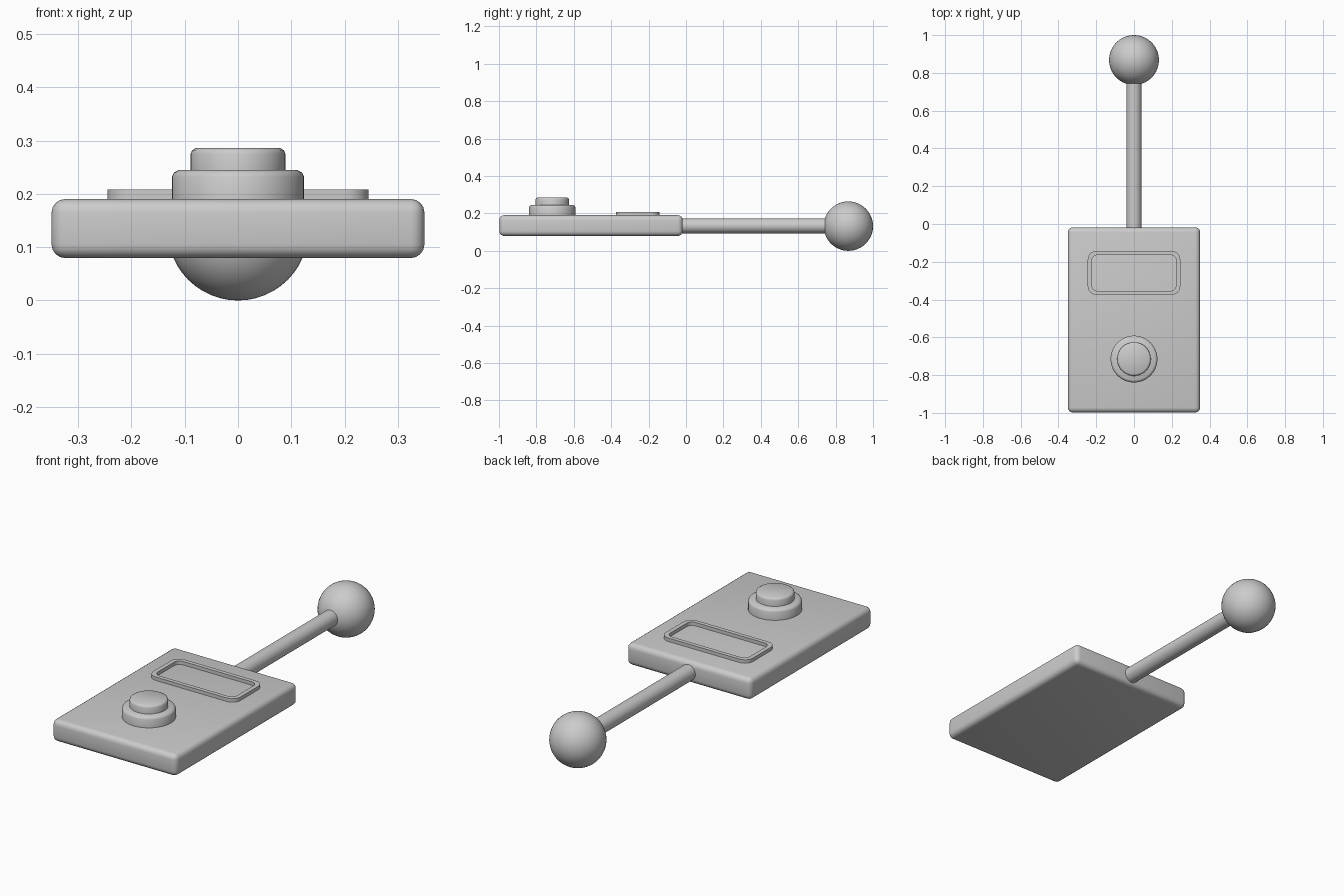
import bpy, bmesh
from math import sin, cos, pi, radians

if "Cube" in bpy.data.objects:
    bpy.data.objects.remove(bpy.data.objects["Cube"])


def finish(name, bm, smooth=40):
    bmesh.ops.recalc_face_normals(bm, faces=bm.faces)
    me = bpy.data.meshes.new(name)
    bm.to_mesh(me)
    bm.free()
    ob = bpy.data.objects.new(name, me)
    bpy.context.collection.objects.link(ob)
    bpy.ops.object.select_all(action='DESELECT')
    ob.select_set(True)
    bpy.context.view_layer.objects.active = ob
    bpy.ops.object.shade_smooth_by_angle(angle=radians(smooth))
    return ob


def lathe(name, x, y, profile, n=48):
    """Solid of revolution about a vertical axis from (radius, z) points."""
    bm = bmesh.new()
    rings = [[bm.verts.new((x + r * cos(2 * pi * i / n), y + r * sin(2 * pi * i / n), z))
              for i in range(n)] for r, z in profile]
    for a, b in zip(rings, rings[1:]):
        for i in range(n):
            j = (i + 1) % n
            bm.faces.new((a[i], a[j], b[j], b[i]))
    bm.faces.new(rings[0])
    bm.faces.new(rings[-1])
    return finish(name, bm, 50)


def rounded_rect(hx, hy, r, seg=6):
    pts = []
    for k, (sx, sy) in enumerate([(1, 1), (-1, 1), (-1, -1), (1, -1)]):
        for i in range(seg + 1):
            a = pi / 2 * (k + i / seg)
            pts.append((sx * (hx - r) + r * cos(a), sy * (hy - r) + r * sin(a)))
    return pts


# Flat rectangular housing with rounded edges
bm = bmesh.new()
bmesh.ops.create_cube(bm, size=1)
for v in bm.verts:
    v.co = (v.co.x * 0.70, v.co.y * 0.98 - 0.508, v.co.z * 0.111 + 0.135)
bmesh.ops.bevel(bm, geom=bm.edges[:], offset=0.026, segments=4, profile=0.5, affect='EDGES')
finish("housing", bm)

# Raised screen frame, open in the middle
bm = bmesh.new()
outer = rounded_rect(0.245, 0.116, 0.045)
inner = rounded_rect(0.223, 0.095, 0.03)
loops = [[bm.verts.new((px, py - 0.259, z)) for px, py in pts]
         for pts, z in ((outer, 0.187), (outer, 0.208), (inner, 0.208), (inner, 0.187))]
n = len(outer)
for a, b in zip(loops, loops[1:] + loops[:1]):
    for i in range(n):
        j = (i + 1) % n
        bm.faces.new((a[i], a[j], b[j], b[i]))
finish("screen_frame", bm)

# Button collar and cap
lathe("button_collar", 0, -0.715,
      [(0.124, 0.185), (0.124, 0.232), (0.120, 0.240), (0.111, 0.245)])
lathe("button_cap", 0, -0.715,
      [(0.089, 0.24), (0.089, 0.275), (0.086, 0.282), (0.079, 0.286)])

# Probe rod running back from the housing
rod = lathe("probe_rod", 0, 0, [(0.04, -0.40), (0.04, 0.40)], 32)
rod.rotation_euler = (pi / 2, 0, 0)
rod.location = (0, 0.37, 0.134)

# Ball at the end of the probe
bm = bmesh.new()
bmesh.ops.create_uvsphere(bm, u_segments=40, v_segments=24, radius=0.132)
for v in bm.verts:
    v.co.y += 0.868
    v.co.z += 0.132
finish("probe_ball", bm)
